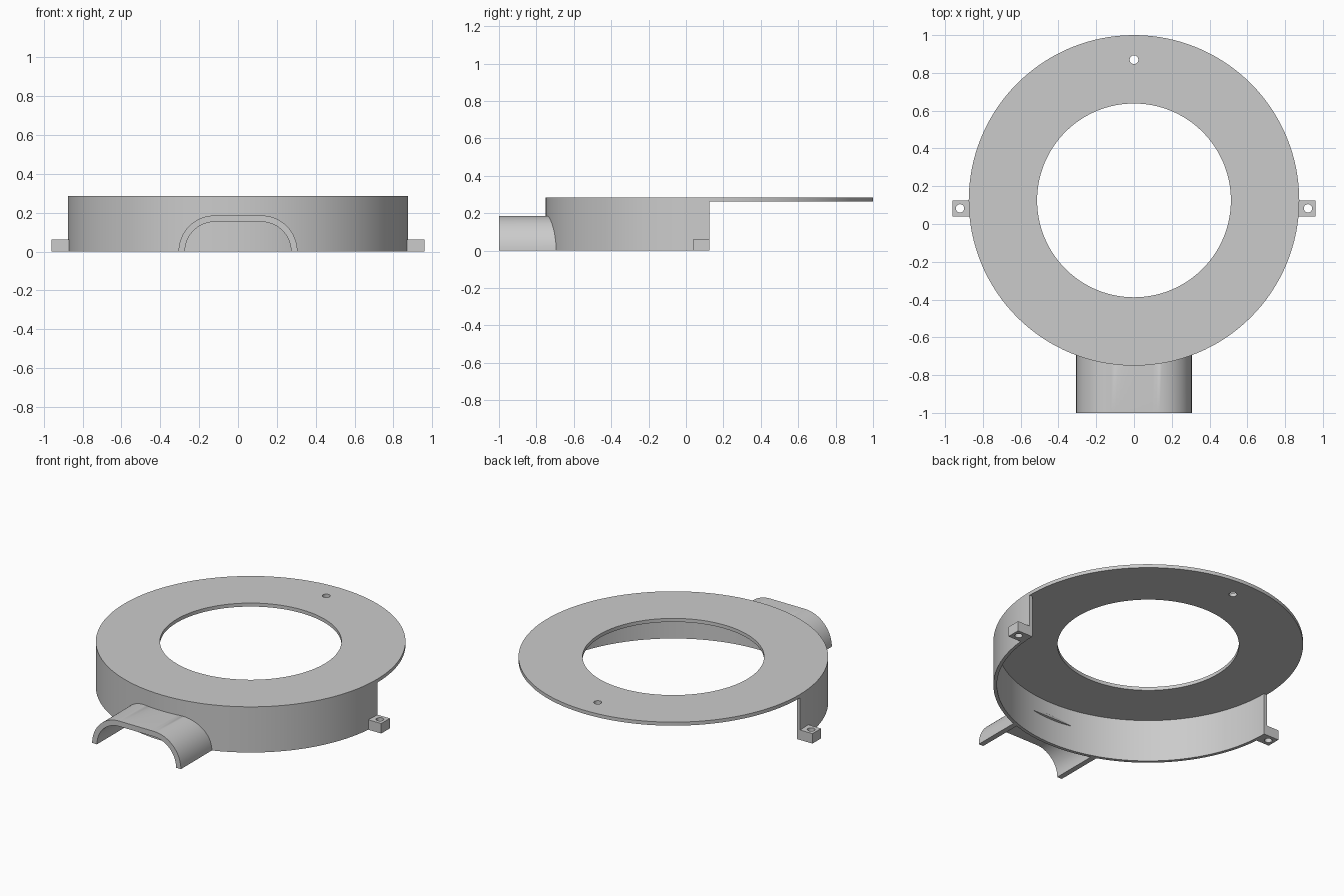
import bpy, bmesh
from math import sin, cos, pi, sqrt, radians

old = bpy.data.objects.get("Cube")
if old:
    bpy.data.objects.remove(old, do_unlink=True)

CY, R = 0.125, 0.875          # ring centre and outer radius
INNER, WALL = 0.513, 0.02
HEIGHT, PLATE = 0.285, 0.022

grey = bpy.data.materials.new("plain grey")
grey.use_nodes = True
color = (0.6, 0.6, 0.6, 1)
grey.diffuse_color = color
grey.node_tree.nodes["Principled BSDF"].inputs["Base Color"].default_value = color


def arc(cx, cy, r, start, end, n):
    return [(cx + r * cos(start + (end - start) * i / n),
             cy + r * sin(start + (end - start) * i / n)) for i in range(n + 1)]


def circle(cx, cy, r, n):
    return arc(cx, cy, r, 0, 2 * pi, n)[:-1]


def extrude(name, outlines, z0, z1, reshape=None):
    """Solid from closed outlines; inner outlines become holes."""
    curve = bpy.data.curves.new(name, 'CURVE')
    curve.dimensions = '2D'
    curve.fill_mode = 'BOTH'
    curve.extrude = (z1 - z0) / 2
    for pts in outlines:
        spline = curve.splines.new('POLY')
        spline.points.add(len(pts) - 1)
        for p, (x, y) in zip(spline.points, pts):
            p.co = (x, y, 0, 1)
        spline.use_cyclic_u = True
    obj = bpy.data.objects.new(name, curve)
    bpy.context.collection.objects.link(obj)
    bpy.ops.object.select_all(action='DESELECT')
    obj.select_set(True)
    bpy.context.view_layer.objects.active = obj
    bpy.ops.object.convert(target='MESH')
    obj = bpy.context.object
    obj.name = name
    bm = bmesh.new()
    bm.from_mesh(obj.data)
    bmesh.ops.remove_doubles(bm, verts=bm.verts, dist=0.0001)
    for v in bm.verts:
        v.co.z += (z0 + z1) / 2
        if reshape:
            v.co = reshape(v.co)
    bmesh.ops.recalc_face_normals(bm, faces=bm.faces)
    bm.to_mesh(obj.data)
    bm.free()
    obj.data.materials.clear()
    obj.data.materials.append(grey)
    bpy.ops.object.shade_smooth_by_angle(angle=radians(30))
    return obj


# Flat ring on top with a small screw hole at the back
extrude("top_ring", [circle(0, CY, R, 128), circle(0, CY, INNER, 128),
                     circle(0, 0.87, 0.023, 24)], HEIGHT - PLATE, HEIGHT)

# Half-round wall under the front of the ring
extrude("front_wall", [arc(0, CY, R, pi, 2 * pi, 64) +
                       arc(0, CY, R - WALL, 2 * pi, pi, 64)], 0, HEIGHT - PLATE)

# Mounting lugs with screw holes
for side, label in ((1, "left"), (-1, "right")):
    box = [(side * x, y) for x, y in
           ((0.86, 0.04), (0.96, 0.04), (0.96, CY), (0.86, CY))]
    extrude(label + "_lug", [box, circle(side * 0.921, 0.083, 0.022, 24)], 0, 0.062)


# Open-bottomed arched spout, its back end following the wall
def arch(half, r):
    flat = half - r
    top = [(flat - 2 * flat * i / 12, r) for i in range(1, 12)]
    return arc(flat, 0, r, 0, pi / 2, 20) + top + arc(-flat, 0, r, pi / 2, pi, 20)


def to_front(co):
    back = CY - sqrt((R - 0.005) ** 2 - co.x ** 2)
    return (co.x, -1 if co.z > 0.5 else back, co.y)


extrude("spout", [arch(0.306, 0.186) + arch(0.273, 0.153)[::-1]], 0, 1, to_front)
